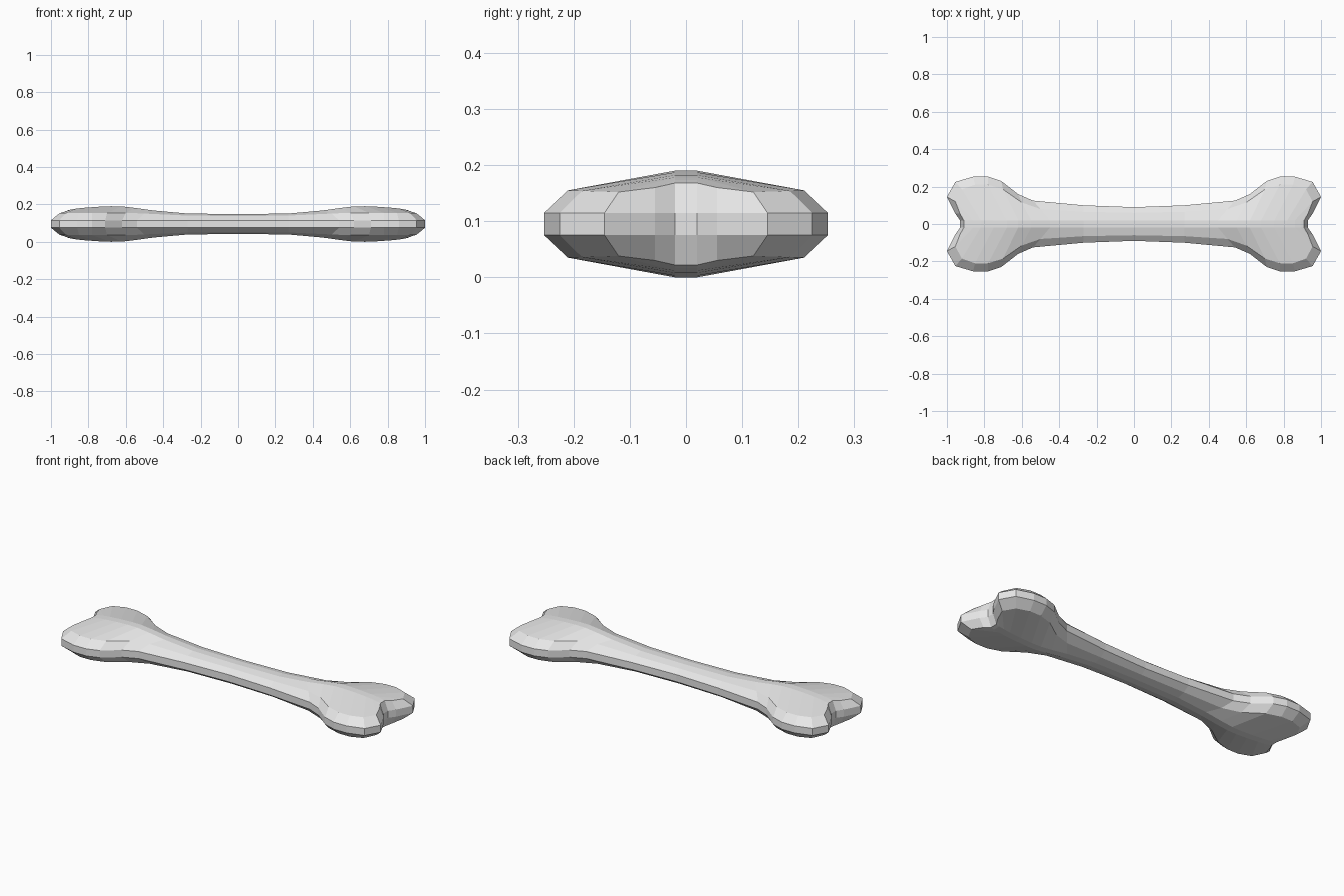
import bpy, bmesh

cube = bpy.data.objects.get("Cube")
if cube:
    bpy.data.objects.remove(cube, do_unlink=True)

BAND = 0.02       # half height of the side band
RIDGE = 0.02      # half width of the flat ridge
MID = 0.095       # height of the middle plane

# Stations from mid shaft round the lobe to the notch
# Side outline: x, y
outline = [(0, .09), (.27, .1), (.54, .125), (.62, .16), (.71, .23), (.78, .253),
           (.86, .253), (.955, .225), (1, .145), (.955, .055), (.93, .02), (.93, 0)]
# Bevel line: x, y, z
bevel = [(0, .06, .043), (.27, .065, .045), (.5, .08, .056), (.6, .115, .06),
         (.7, .185, .06), (.78, .21, .06), (.85, .21, .06), (.92, .185, .059),
         (.955, .12, .057), (.93, .055, .065), (.91, .02, .073), (.91, 0, .073)]
# Ridge line: x, z
ridge = [(0, .053), (.27, .056), (.45, .072), (.55, .086), (.62, .094), (.68, .095),
         (.75, .092), (.82, .087), (.86, .083), (.89, .078), (.91, .073), (.91, .073)]

bone_colour = bpy.data.materials.new("bone_grey")
bone_colour.use_nodes = True
bone_colour.diffuse_color = (.8, .8, .8, 1)
bone_colour.node_tree.nodes["Principled BSDF"].inputs["Base Color"].default_value = (.8, .8, .8, 1)

# One eighth of the bone, as a strip of columns
columns = []
for (ax, ay), b, (cx, cz) in zip(outline, bevel, ridge):
    cy = min(RIDGE, b[1])
    columns.append([(ax, ay, 0), (ax, ay, BAND), b, (cx, cy, cz), (cx, 0, cz)])

bm = bmesh.new()
verts = {}


def vert(co):
    if co not in verts:
        verts[co] = bm.verts.new(co)
    return verts[co]


for left, right in zip(columns, columns[1:]):
    for j in range(len(left) - 1):
        corners = [vert(c) for c in (left[j], left[j + 1], right[j + 1], right[j])]
        corners = list(dict.fromkeys(corners))
        if len(corners) > 2:
            bm.faces.new(corners)

mesh = bpy.data.meshes.new("bone")
bm.to_mesh(mesh)
bm.free()
mesh.materials.append(bone_colour)
bone = bpy.data.objects.new("bone", mesh)
bone.location.z = MID
bpy.context.collection.objects.link(bone)

# Mirror to the whole bone
mirror = bone.modifiers.new("Mirror", 'MIRROR')
mirror.use_axis = (True, True, True)
mirror.use_clip = True
mirror.merge_threshold = 0.0005
